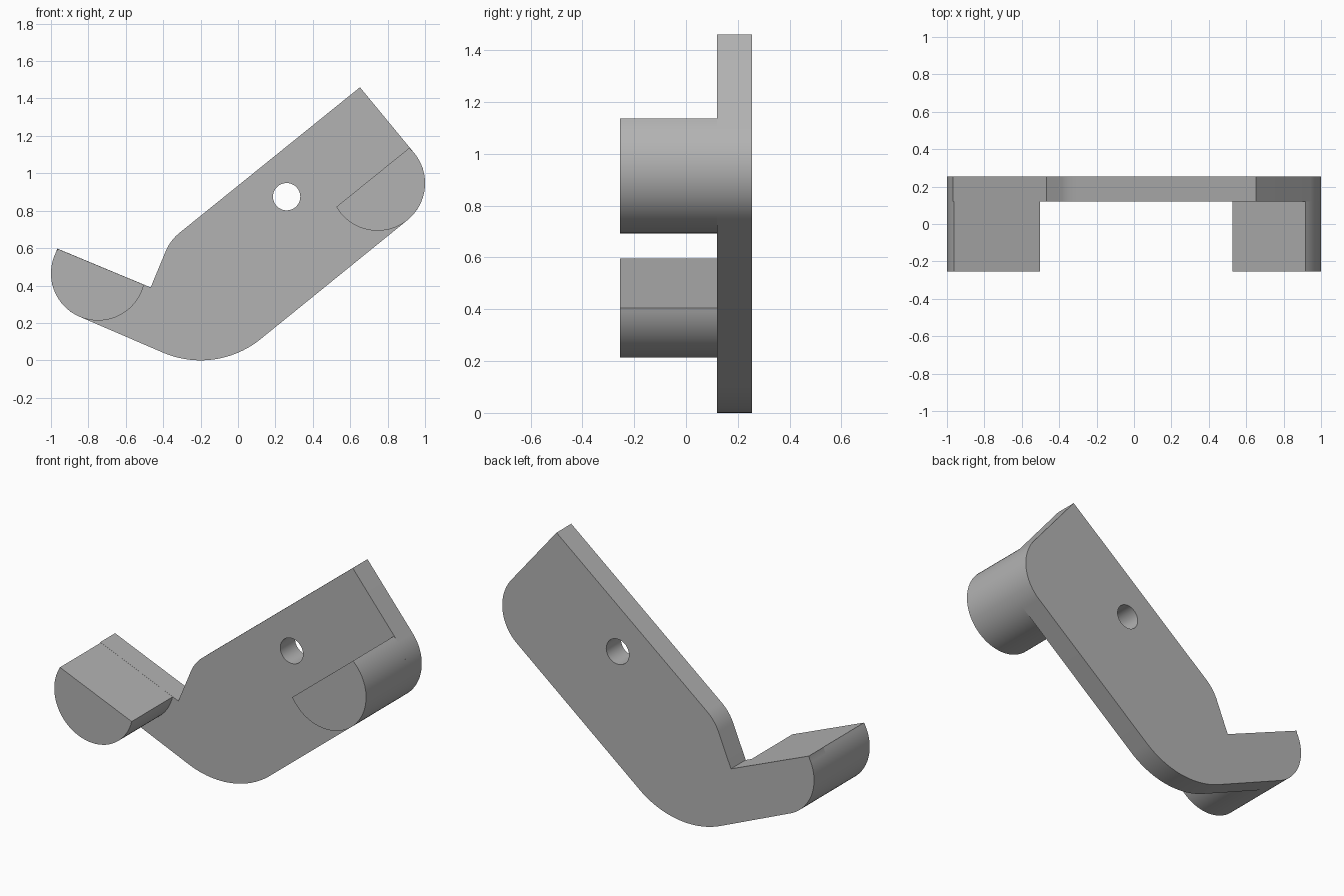
import bpy, bmesh
from math import cos, sin, radians, atan2, degrees
from mathutils import Vector

cube = bpy.data.objects.get("Cube")
if cube:
    bpy.data.objects.remove(cube, do_unlink=True)

# Single plain grey finish
grey = bpy.data.materials.new("plain grey")
grey.use_nodes = True
colour = (0.45, 0.45, 0.45, 1)
grey.diffuse_color = colour
grey.node_tree.nodes["Principled BSDF"].inputs["Base Color"].default_value = colour

FRONT, PLATE_FRONT, BACK = -0.255, 0.12, 0.255
RISE, DROP = 38.9, 22.7          # slopes of the long and short arms
RIGHT, RIGHT_R = (0.746, 0.947), 0.254
LEFT, LEFT_R = (-0.748, 0.465), 0.252


def arc(centre, radius, start, end, steps=24):
    """Points along an arc in the x-z plane, angles in degrees."""
    angles = [radians(start + (end - start) * i / steps) for i in range(steps + 1)]
    return [(centre[0] + radius * cos(a), centre[1] + radius * sin(a)) for a in angles]


def angle_to(centre, point):
    return degrees(atan2(point[1] - centre[1], point[0] - centre[0])) % 360


def prism(name, outline, y0, y1):
    """Extrude an x-z outline from y0 to y1."""
    bm = bmesh.new()
    face = bm.faces.new([bm.verts.new((x, y0, z)) for x, z in outline])
    result = bmesh.ops.extrude_face_region(bm, geom=[face], use_keep_orig=True)
    moved = [g for g in result["geom"] if isinstance(g, bmesh.types.BMVert)]
    bmesh.ops.translate(bm, verts=moved, vec=Vector((0, y1 - y0, 0)))
    bmesh.ops.recalc_face_normals(bm, faces=bm.faces)
    mesh = bpy.data.meshes.new(name)
    bm.to_mesh(mesh)
    bm.free()
    mesh.materials.append(grey)
    obj = bpy.data.objects.new(name, mesh)
    bpy.context.collection.objects.link(obj)
    return obj


# Bent back plate with rounded ends, outer bend and inner fillet
tip = (-0.967, 0.598)
outline = [tip]
outline += arc(LEFT, LEFT_R, angle_to(LEFT, tip), 270 - DROP)[1:]
outline += arc((-0.2, 0.51), 0.51, 270 - DROP, 270 + RISE)
outline += arc(RIGHT, RIGHT_R, RISE - 90, RISE)
outline += [(0.652, 1.46)]
outline += arc((-0.156, 0.487), 0.25, 90 + RISE, 180 - DROP, 10)
outline += [(-0.467, 0.39)]
plate = prism("back_plate", outline, PLATE_FRONT, BACK)

# Round bolt hole through the plate
cutter = prism("hole_cutter", arc((0.26, 0.875), 0.073, 0, 352.5, 47), 0, 0.4)
cutter.hide_render = True
cut = plate.modifiers.new("bolt_hole", "BOOLEAN")
cut.operation = "DIFFERENCE"
cut.solver = "EXACT"
cut.object = cutter
bpy.context.view_layer.objects.active = plate
bpy.ops.object.modifier_apply(modifier=cut.name)
bpy.data.objects.remove(cutter, do_unlink=True)

# Flat-topped round pegs standing forward from each end
parts = [plate]
for name, centre, radius, a, b in (
    ("left_peg", RIGHT, RIGHT_R, (0.525, 0.82), (0.915, 1.135)),
    ("right_peg", LEFT, LEFT_R, tip, (-0.505, 0.405)),
):
    start, end = angle_to(centre, a), angle_to(centre, b)
    end += 360 if end < start else 0
    parts.append(prism(name, arc(centre, radius, start, end, 48), FRONT, PLATE_FRONT))

# Smooth the curved walls, keep the edges crisp
for obj in parts:
    bpy.ops.object.select_all(action="DESELECT")
    obj.select_set(True)
    bpy.context.view_layer.objects.active = obj
    bpy.ops.object.shade_smooth_by_angle(angle=radians(25))
